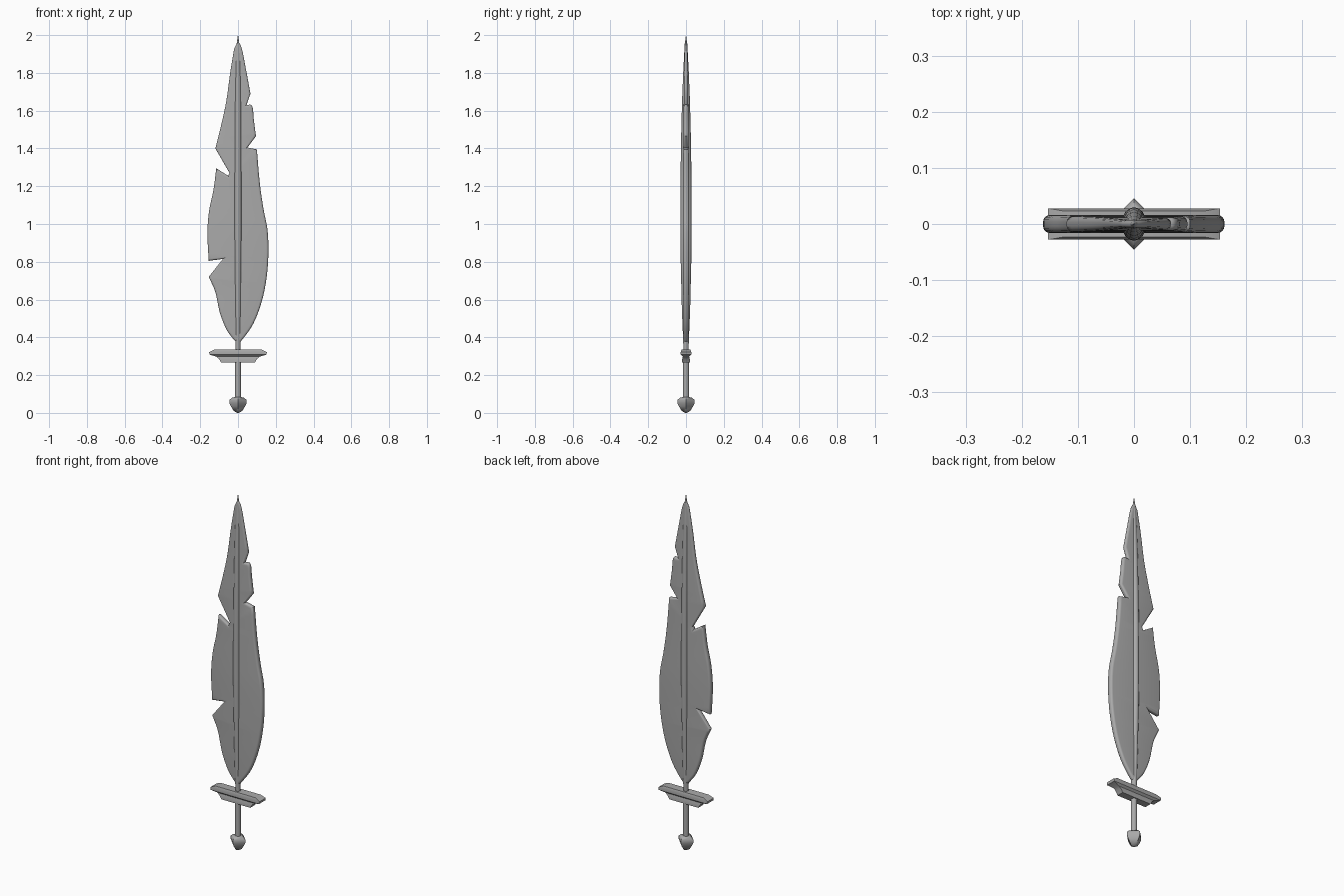
import bpy, bmesh, math
from mathutils import Vector

if "Cube" in bpy.data.objects:
    bpy.data.objects.remove(bpy.data.objects["Cube"])

steel = bpy.data.materials.new("grey")
steel.diffuse_color = (0.4, 0.4, 0.4, 1)
steel.use_nodes = True
steel.node_tree.nodes["Principled BSDF"].inputs["Base Color"].default_value = steel.diffuse_color


def finish(obj, angle=40):
    obj.data.materials.clear()
    obj.data.materials.append(steel)
    bpy.ops.object.select_all(action='DESELECT')
    obj.select_set(True)
    bpy.context.view_layer.objects.active = obj
    bpy.ops.object.shade_smooth_by_angle(angle=math.radians(angle))


def stack(name, layers, ring, angle=40):
    """Loft rings of the unit outline; each layer is (z, x scale, y scale)."""
    bm = bmesh.new()
    rows = [[bm.verts.new((x * sx, y * sy, z)) for x, y in ring] for z, sx, sy in layers]
    n = len(ring)
    for a, b in zip(rows, rows[1:]):
        for i in range(n):
            bm.faces.new((a[i], a[(i + 1) % n], b[(i + 1) % n], b[i]))
    bm.faces.new(rows[0][::-1])
    bm.faces.new(rows[-1])
    me = bpy.data.meshes.new(name)
    bm.to_mesh(me)
    bm.free()
    obj = bpy.data.objects.new(name, me)
    bpy.context.collection.objects.link(obj)
    finish(obj, angle)


def circle(n):
    return [(math.cos(2 * math.pi * i / n), math.sin(2 * math.pi * i / n)) for i in range(n)]


def smooth_run(pts, steps=4):
    """Catmull-Rom through one run of the outline, keeping its ends sharp."""
    p = [Vector(q) for q in pts]
    p = [p[0] * 2 - p[1]] + p + [p[-1] * 2 - p[-2]]
    out = []
    for a, b, c, d in zip(p, p[1:], p[2:], p[3:]):
        for k in range(steps):
            t = k / steps
            out.append(0.5 * (2 * b + (c - a) * t + (2 * a - 5 * b + 4 * c - d) * t * t
                              + (3 * b - a - 3 * c + d) * t ** 3))
    return out + [p[-2]]


# Feather blade: smooth runs (x, z) separated by the notches
runs = [
    [(0.0, 1.97), (0.02, 1.93), (0.04, 1.83), (0.066, 1.69)],
    [(0.045, 1.63), (0.075, 1.625), (0.084, 1.55), (0.095, 1.465)],
    [(0.05, 1.405)],
    [(0.1, 1.395), (0.115, 1.22), (0.135, 1.08), (0.156, 0.97), (0.161, 0.85),
     (0.152, 0.72), (0.126, 0.59), (0.08, 0.47), (0.02, 0.385), (0.0, 0.37)],
    [(-0.02, 0.385), (-0.06, 0.44), (-0.096, 0.53), (-0.12, 0.64), (-0.155, 0.72)],
    [(-0.08, 0.815)],
    [(-0.155, 0.805), (-0.162, 0.95), (-0.153, 1.07), (-0.13, 1.18), (-0.115, 1.295)],
    [(-0.052, 1.255)], [(-0.045, 1.27)],
    [(-0.12, 1.4), (-0.09, 1.52), (-0.062, 1.65), (-0.04, 1.81), (-0.02, 1.93)],
]
outline = []
for r in runs:
    outline += smooth_run(r) if len(r) > 2 else [Vector(q) for q in r]
cu = bpy.data.curves.new("blade_outline", 'CURVE')
cu.dimensions = '2D'
cu.fill_mode = 'BOTH'
cu.extrude = 0.004
cu.bevel_depth = 0.012
cu.bevel_resolution = 3
cu.offset = -0.012
sp = cu.splines.new('POLY')
sp.points.add(len(outline) - 1)
for pt, q in zip(sp.points, outline):
    pt.co = (q.x, q.y, 0, 1)
sp.use_cyclic_u = True
tmp = bpy.data.objects.new("blade_outline", cu)
bpy.context.collection.objects.link(tmp)
bpy.context.view_layer.update()
me = bpy.data.meshes.new_from_object(tmp.evaluated_get(bpy.context.evaluated_depsgraph_get()))
bpy.data.objects.remove(tmp)
for v in me.vertices:
    x, z, y = v.co
    # thinner towards the tip and the root
    v.co = (x, -y * (1 - 0.6 * min(1, abs(z - 1.0) / 0.97) ** 2), z)
bm = bmesh.new()
bm.from_mesh(me)
bmesh.ops.remove_doubles(bm, verts=bm.verts, dist=0.0002)
bmesh.ops.recalc_face_normals(bm, faces=bm.faces)
bm.to_mesh(me)
bm.free()
blade = bpy.data.objects.new("feather_blade", me)
bpy.context.collection.objects.link(blade)
finish(blade)

# Central quill running through the blade to the tip
stack("quill", [(0.32, 0.013, 0.013), (0.38, 0.014, 0.015), (0.55, 0.017, 0.022),
                (0.8, 0.02, 0.028), (1.0, 0.022, 0.03), (1.25, 0.021, 0.029),
                (1.45, 0.02, 0.026), (1.65, 0.018, 0.021), (1.82, 0.015, 0.014),
                (1.93, 0.011, 0.008), (1.97, 0.005, 0.004), (2.0, 0.0005, 0.0005)], circle(16))

# Crossguard
stack("crossguard", [(0.268, 0.09, 0.02), (0.285, 0.1, 0.02), (0.298, 0.115, 0.017),
                     (0.308, 0.15, 0.028), (0.322, 0.153, 0.028), (0.335, 0.125, 0.023)],
      [(-1, -1), (1, -1), (1, 1), (-1, 1)], 30)

# Grip
stack("grip", [(0.07, 0.016, 0.016), (0.28, 0.016, 0.016)], circle(16))

# Four-sided pommel
stack("pommel", [(0.0, 0.005, 0.005), (0.01, 0.022, 0.022), (0.035, 0.038, 0.038),
                 (0.052, 0.046, 0.046), (0.068, 0.046, 0.046), (0.08, 0.032, 0.032),
                 (0.084, 0.018, 0.018)], circle(4), 60)
